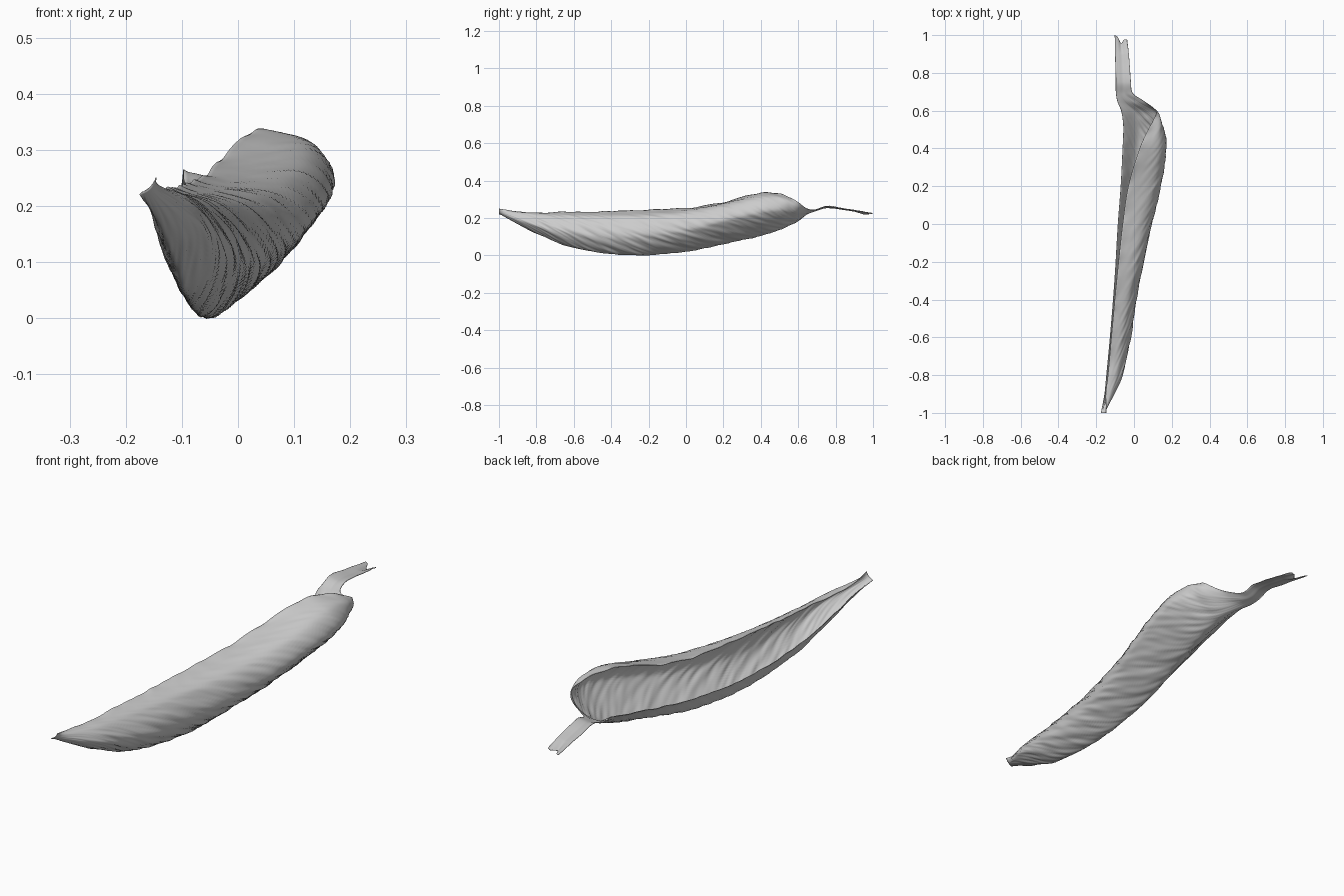
import bpy, bmesh, math
from mathutils import Vector, noise

if "Cube" in bpy.data.objects:
    bpy.data.objects.remove(bpy.data.objects["Cube"])

# Leaf sections: y, then (x, z) of low rim, belly, side bulge, shoulder, upper rim
blade = [
    (-1.0, -.175, .222, -.170, .224, -.160, .230, -.152, .238, -.146, .248),
    (-.90, -.156, .195, -.138, .168, -.105, .190, -.120, .225, -.150, .233),
    (-.80, -.146, .155, -.115, .117, -.062, .160, -.090, .215, -.138, .230),
    (-.60, -.127, .100, -.088, .041, -.020, .115, -.055, .200, -.120, .230),
    (-.30, -.103, .072, -.058, .001, .028, .095, -.002, .198, -.092, .238),
    (0.00, -.085, .092, -.030, .021, .090, .130, .060, .222, -.060, .252),
    (0.20, -.070, .125, .000, .061, .138, .180, .105, .260, -.030, .283),
    (0.40, -.060, .168, .030, .107, .166, .225, .135, .305, .030, .335),
    (0.50, -.056, .190, .035, .138, .155, .238, .138, .303, .075, .328),
    (0.55, -.059, .207, .025, .160, .130, .232, .140, .285, .102, .312),
    (0.60, -.068, .223, .010, .184, .092, .222, .119, .256, .115, .285),
    (0.65, -.088, .236, -.050, .222, .000, .224, .030, .235, .054, .250),
]
# Stalk sections: y, left x, right x, z
stalk = [(.69, -.095, -.005, .238), (.75, -.097, -.016, .255),
         (.86, -.099, -.024, .243), (1.0, -.102, -.036, .220)]


def strip(y, left, right, z):
    row = [y]
    for k in range(5):
        t = k / 4
        row += [left + (right - left) * t, z + .008 * (abs(2 * t - 1) - .3)]
    return row


def spline(ts, ps, t):
    """Smooth curve through points ps at parameters ts."""
    i = max(k for k in range(len(ts) - 1) if ts[k] <= t or k == 0)

    def slope(k):
        a, b = max(k - 1, 0), min(k + 1, len(ts) - 1)
        return (ps[b] - ps[a]) / (ts[b] - ts[a])
    h = ts[i + 1] - ts[i]
    u = (t - ts[i]) / h
    return (ps[i] * (2*u**3 - 3*u*u + 1) + slope(i) * h * (u**3 - 2*u*u + u)
            + ps[i + 1] * (3*u*u - 2*u**3) + slope(i + 1) * h * (u**3 - u*u))


sections = [list(r) for r in blade] + [strip(*r) for r in stalk]
ys = [r[0] for r in sections]
tracks = [[Vector((r[1 + 2*k], r[0], r[2 + 2*k])) for r in sections] for k in range(5)]

# Curled sheet grid
NY, NS = 360, 64
grid = []
for i in range(NY + 1):
    y = -1 + 2 * i / NY
    ctrl = [spline(ys, tr, y) for tr in tracks]
    ts = [0]
    for a, b in zip(ctrl, ctrl[1:]):
        ts.append(ts[-1] + max((b - a).length, 1e-4))
    grid.append([spline(ts, ctrl, ts[-1] * j / NS) for j in range(NS + 1)])

bm = bmesh.new()
rows = []
for i in range(NY + 1):
    y = -1 + 2 * i / NY
    row = []
    for j in range(NS + 1):
        s = j / NS
        p = grid[i][j]
        du = grid[min(i + 1, NY)][j] - grid[max(i - 1, 0)][j]
        dv = grid[i][min(j + 1, NS)] - grid[i][max(j - 1, 0)]
        n = du.cross(dv).normalized()
        # Slanted creases, strongest over the belly and side
        fade = math.sin(math.pi * min(s * 1.1, 1)) ** .7 if s < .9 else 0
        fade *= max(0, min(1, (.68 - y) * 5, (y + 1) * 4))
        q = y + .8 * s
        w = noise.noise((q * 24, s * 6, 1.7)) + .6 * noise.noise((q * 55, s * 8, 5.1))
        p = p + n * (.005 * fade * w)
        # Ragged rims and notched stalk end
        edge = abs(2 * s - 1) ** 8
        p.z += .006 * edge * noise.noise((y * 16, s * 9, 3.3))
        if y > .9:
            p.y -= (y - .9) * 10 * (.03 * math.exp(-((s - .5) / .2) ** 2) + .025 * s)
        row.append(bm.verts.new(p))
    rows.append(row)
for i in range(NY):
    for j in range(NS):
        bm.faces.new((rows[i][j], rows[i + 1][j], rows[i + 1][j + 1], rows[i][j + 1]))
bmesh.ops.recalc_face_normals(bm, faces=bm.faces)
for f in bm.faces:
    f.smooth = True
low = min(v.co.z for v in bm.verts)
bmesh.ops.translate(bm, verts=bm.verts, vec=(0, 0, -low))

mesh = bpy.data.meshes.new("curled_leaf")
bm.to_mesh(mesh)
bm.free()
leaf = bpy.data.objects.new("curled_leaf", mesh)
bpy.context.collection.objects.link(leaf)

# Paper-thin thickness
mod = leaf.modifiers.new("thickness", 'SOLIDIFY')
mod.thickness = .002
mod.offset = 0
